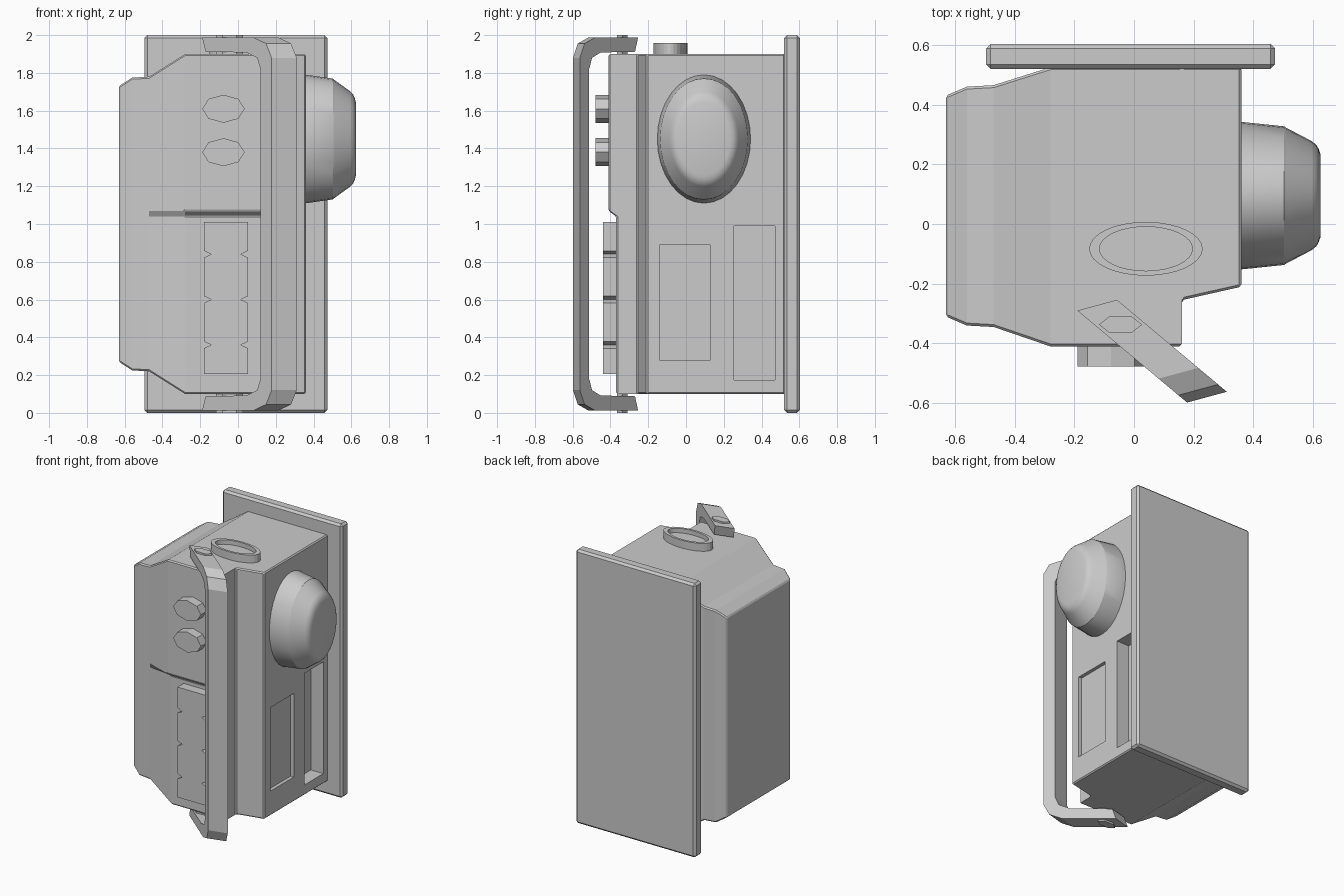
import bpy, bmesh, math
from mathutils import Vector

if "Cube" in bpy.data.objects:
    bpy.data.objects.remove(bpy.data.objects["Cube"])


def make(name, verts, faces, bevel=0.0):
    me = bpy.data.meshes.new(name)
    me.from_pydata([tuple(v) for v in verts], [], faces)
    bm = bmesh.new()
    bm.from_mesh(me)
    bmesh.ops.recalc_face_normals(bm, faces=bm.faces)
    bm.to_mesh(me)
    bm.free()
    ob = bpy.data.objects.new(name, me)
    bpy.context.collection.objects.link(ob)
    if bevel:
        m = ob.modifiers.new("edge_bevel", 'BEVEL')
        m.width, m.segments, m.limit_method = bevel, 1, 'ANGLE'
        m.angle_limit = math.radians(40)
    return ob


def loft(name, rings, bevel=0.0):
    """Skin equal-length loops of points and cap both ends."""
    n = len(rings[0])
    verts = [p for r in rings for p in r]
    faces = [(i * n + j, i * n + (j + 1) % n, (i + 1) * n + (j + 1) % n, (i + 1) * n + j)
             for i in range(len(rings) - 1) for j in range(n)]
    faces += [tuple(range(n)), tuple(range(len(verts) - n, len(verts)))]
    return make(name, verts, faces, bevel)


def box(name, x, y, z, bevel=0.0):
    return loft(name, [[(x[0], y[0], h), (x[1], y[0], h), (x[1], y[1], h), (x[0], y[1], h)]
                       for h in z], bevel)


def turned(name, axis, center, radii, profile, sides):
    """Elliptical lathe: profile holds (position along axis, radius factor)."""
    rings = []
    for pos, f in profile:
        ring = []
        for k in range(sides):
            a = 2 * math.pi * k / sides
            p = [center[0] + f * radii[0] * math.cos(a), center[1] + f * radii[1] * math.sin(a)]
            p.insert(axis, pos)
            ring.append(p)
        rings.append(ring)
    return loft(name, rings)


# Main body: sections along x (x, upper front y, lower front y, back y, half height)
sections = [(-0.63, -0.31, -0.31, 0.43, 0.73), (-0.56, -0.34, -0.34, 0.46, 0.775),
            (-0.47, -0.345, -0.345, 0.465, 0.78), (-0.28, -0.41, -0.37, 0.525, 0.90),
            (0.16, -0.41, -0.37, 0.525, 0.90), (0.16, -0.255, -0.255, 0.525, 0.90),
            (0.36, -0.21, -0.21, 0.525, 0.90)]
body = loft("body", [[(x, b, 1 - h), (x, b, 1 + h), (x, f, 1 + h), (x, f, 1.07),
                      (x, g, 1.04), (x, g, 1 - h)] for x, f, g, b, h in sections], 0.008)

# Recessed panels in the right side
bpy.context.view_layer.objects.active = body
bpy.ops.object.modifier_apply(modifier="edge_bevel")
for y, z, depth in [((-0.14, 0.13), (0.28, 0.89), 0.025), ((0.255, 0.47), (0.175, 0.99), 0.10)]:
    cutter = box("panel_cutter", (0.36 - depth, 0.45), y, z)
    cutter.hide_render = True
    m = body.modifiers.new("panel_cut", 'BOOLEAN')
    m.operation, m.solver, m.object = 'DIFFERENCE', 'EXACT', cutter
    bpy.ops.object.modifier_apply(modifier=m.name)
    bpy.data.objects.remove(cutter)

# Back plate
box("back_plate", (-0.495, 0.473), (0.52, 0.603), (0, 2), 0.015)

# Round side knob
knob = turned("side_knob", 0, (0.095, 1.45), (0.247, 0.34),
              [(0.35, 1), (0.36, 1), (0.503, 0.94), (0.51, 0.92), (0.595, 0.74),
               (0.61, 0.69), (0.618, 0.64), (0.624, 0.57)], 32)
bpy.context.view_layer.objects.active = knob
knob.select_set(True)
bpy.ops.object.shade_smooth_by_angle(angle=math.radians(30))

# Raised dial ring on the top
turned("top_dial", 2, (0.04, -0.083), (0.19, 0.09),
       [(1.89, 1), (1.957, 1), (1.957, 0.82), (1.925, 0.82)], 32)

# Front buttons
for i, z in enumerate((1.61, 1.38)):
    turned(f"front_button_{i + 1}", 1, (-0.077, z), (0.112, 0.074), [(-0.478, 1), (-0.40, 1)], 8)

# Notched strip on the lower front
left, right = -0.18, 0.053
edge = [(right, 0.205)]
for z in (0.36, 0.60, 0.84):
    edge += [(right, z - 0.018), (right - 0.038, z), (right, z + 0.018)]
edge.append((right, 1.01))
outline = edge + [(left + right - x, z) for x, z in reversed(edge)]
loft("notched_strip", [[(x, y, z) for x, z in outline] for y in (-0.44, -0.36)])

# Carry handle: half profile (distance along arm, height), mirrored about z = 1
outer = [(0, 1.987), (0.74, 1.987), (0.92, 1.955), (1, 1.88)]
inner = [(0.05, 1.912), (0.64, 1.908), (0.79, 1.88), (0.84, 1.82)]
flip = lambda pts: [(t, 2 - z) for t, z in reversed(pts)]
profile = outer + flip(outer) + list(reversed(flip(inner)))[::1] + []
profile = outer + flip(outer) + [(t, 2 - z) for t, z in inner] + list(reversed(inner))
start, along, across = Vector((-0.19, -0.29, 0)), Vector((0.368, -0.308, 0)), Vector((0.133, 0.036, 0))
loft("handle", [[start + across * s + along * t + Vector((0, 0, z)) for t, z in profile]
                for s in (0, 1)])

# Handle pivot bolts
for name, z in (("upper_bolt", (1.90, 2.0)), ("lower_bolt", (0.0, 0.10))):
    turned(name, 2, (-0.045, -0.337), (0.072, 0.033), [(z[0], 1), (z[1], 1)], 6)
